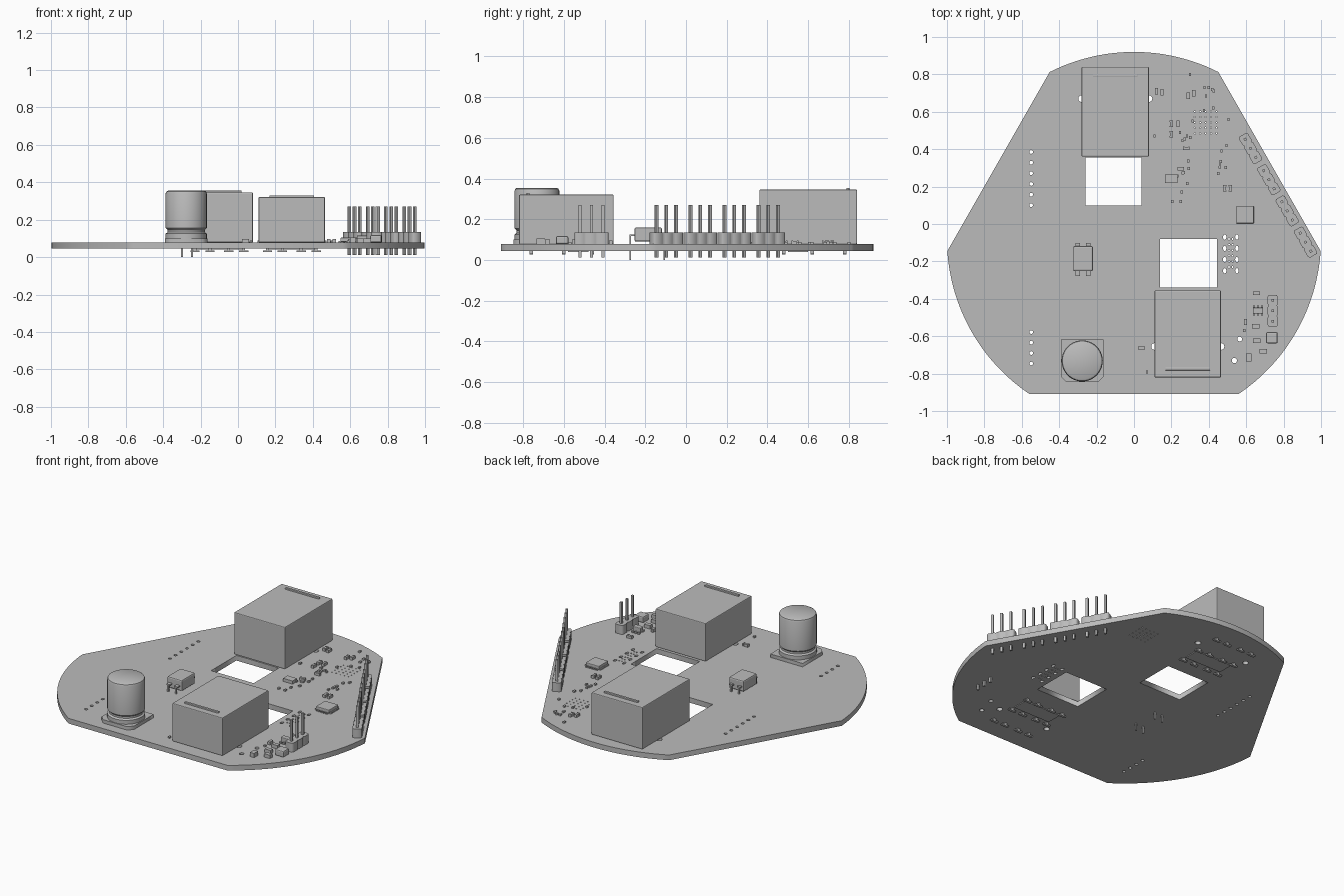
import bpy, bmesh, math, random
from mathutils import Matrix, Vector

cube = bpy.data.objects.get("Cube")
if cube:
    bpy.data.objects.remove(cube)

grey = bpy.data.materials.new("plain grey")
grey.use_nodes = True
grey.diffuse_color = (0.5, 0.5, 0.5, 1)
grey.node_tree.nodes["Principled BSDF"].inputs["Base Color"].default_value = (0.5, 0.5, 0.5, 1)

TOP, UNDER = 0.078, 0.045   # board faces


def add_object(name, mesh):
    ob = bpy.data.objects.new(name, mesh)
    bpy.context.collection.objects.link(ob)
    mesh.materials.append(grey)
    return ob


def blocks(name, items, bevel=0.0):
    """One mesh of blocks: (x, y, width, depth, bottom, top, turn)."""
    bm = bmesh.new()
    for x, y, w, d, z0, z1, *turn in items:
        m = Matrix.Translation((x, y, (z0 + z1) / 2))
        m = m @ Matrix.Rotation(turn[0] if turn else 0, 4, "Z")
        bmesh.ops.create_cube(bm, size=1, matrix=m @ Matrix.Diagonal((w, d, z1 - z0, 1)))
    mesh = bpy.data.meshes.new(name)
    bm.to_mesh(mesh)
    bm.free()
    ob = add_object(name, mesh)
    if bevel:
        mod = ob.modifiers.new("bevel", "BEVEL")
        mod.width, mod.segments = bevel, 2
    return ob


def plate(name, loops, z0, z1):
    """Flat plate from an outline and hole loops."""
    cu = bpy.data.curves.new(name, "CURVE")
    cu.dimensions, cu.fill_mode = "2D", "BOTH"
    cu.extrude = (z1 - z0) / 2
    for loop in loops:
        sp = cu.splines.new("POLY")
        sp.points.add(len(loop) - 1)
        for p, (x, y) in zip(sp.points, loop):
            p.co = (x, y, 0, 1)
        sp.use_cyclic_u = True
    tmp = bpy.data.objects.new(name + "_curve", cu)
    bpy.context.collection.objects.link(tmp)
    dg = bpy.context.evaluated_depsgraph_get()
    mesh = bpy.data.meshes.new_from_object(tmp.evaluated_get(dg))
    bpy.data.objects.remove(tmp)
    mesh.materials.clear()
    ob = add_object(name, mesh)
    ob.location.z = (z0 + z1) / 2
    return ob


def ring(x, y, r, n=12, stretch=1.0):
    return [(x + r * math.cos(math.tau * i / n), y + r * stretch * math.sin(math.tau * i / n))
            for i in range(n)]


def rect(x0, x1, y0, y1):
    return [(x0, y0), (x1, y0), (x1, y1), (x0, y1)]


# Board: a disc with three flats, two windows and drilled holes
outline = []
for a0, a1 in ((-55.9, -3.7), (63.2, 116.8), (183.7, 235.9)):
    for i in range(25):
        a = math.radians(a0 + (a1 - a0) * i / 24)
        outline.append((math.cos(a), math.sin(a) - 0.08))
loops = [outline, rect(-0.26, 0.04, 0.10, 0.355), rect(0.14, 0.445, -0.34, -0.08)]
loops += [ring(-0.55, 0.10 + 0.057 * i, 0.01) for i in range(6)]
loops += [ring(-0.55, -0.746 + 0.056 * i, 0.01) for i in range(4)]
loops += [ring(x, 0.67, 0.018) for x in (-0.28, 0.08)]
loops += [ring(x, -0.655, 0.018) for x in (0.11, 0.465)]
loops += [ring(x, y, 0.009, 12, 1.6) for x in (0.485, 0.55) for y in (-0.07, -0.13, -0.19, -0.25)]
loops += [ring(0.565, -0.615, 0.013), ring(0.537, -0.73, 0.014)]
loops += [ring(0.325 + 0.029 * i, 0.485 + 0.029 * j, 0.004, 6) for i in range(5) for j in range(5)]
loops += [ring(x, -0.08 - 0.03 * j, 0.005, 6) for x in (0.508, 0.527) for j in range(6)]
plate("board", loops, UNDER, TOP)


# Two large sockets with a raised lip on the outer end and leads below
def socket(name, x0, x1, y0, y1, top, out):
    cx, cy = (x0 + x1) / 2, (y0 + y1) / 2
    w, end = x1 - x0, cy + out * (y1 - y0) / 2
    blocks(name + "_body", [(cx, cy, w, y1 - y0, TOP, top)], 0.005)
    blocks(name + "_lip", [(cx, end - out * 0.045, 0.24, 0.015, top - 0.01, top + 0.009)], 0.003)
    parts = []
    for step in (0.06, 0.22, 0.36):
        for sx in (-0.13, -0.05, 0.05, 0.13):
            y = end - out * step
            parts.append((cx + sx, y, 0.05, 0.016, 0.026, 0.034))
            parts.append((cx + sx, y, 0.016, 0.016, 0.03, UNDER + 0.005))
    blocks(name + "_leads", parts)
    blocks(name + "_underplate", [(cx, end - out * 0.29, 0.26, 0.1, UNDER - 0.005, UNDER + 0.002)])


socket("back_socket", -0.28, 0.08, 0.36, 0.84, 0.346, 1)
socket("front_socket", 0.11, 0.465, -0.82, -0.355, 0.321, -1)

# Can capacitor: chamfered base and a turned can with a waist
cx, cy, h = -0.277, -0.732, 0.114
base = [(cx - h, cy - h + 0.03), (cx - h + 0.03, cy - h), (cx + h - 0.03, cy - h),
        (cx + h, cy - h + 0.03), (cx + h, cy + h), (cx - h, cy + h)]
plate("capacitor_base", [base], TOP, 0.1)
profile = [(0, 0.09), (0.1, 0.09), (0.11, 0.1), (0.11, 0.125), (0.1, 0.133), (0.1, 0.145),
           (0.11, 0.155), (0.11, 0.34), (0.106, 0.35), (0.098, 0.355), (0, 0.355)]
bm = bmesh.new()
vs = [bm.verts.new((r, 0, z)) for r, z in profile]
es = [bm.edges.new(pair) for pair in zip(vs, vs[1:])]
bmesh.ops.spin(bm, geom=vs + es, cent=(0, 0, 0), axis=(0, 0, 1), angle=math.tau, steps=40)
bmesh.ops.remove_doubles(bm, verts=bm.verts, dist=0.0005)
bmesh.ops.recalc_face_normals(bm, faces=bm.faces)
mesh = bpy.data.meshes.new("capacitor_can")
bm.to_mesh(mesh)
bm.free()
can = add_object("capacitor_can", mesh)
can.location = (cx, cy, 0)
bpy.context.view_layer.objects.active = can
can.select_set(True)
bpy.ops.object.shade_smooth_by_angle(angle=math.radians(35))
can.select_set(False)

# Four-legged chip standing off the board
blocks("isolator_body", [(-0.272, -0.185, 0.105, 0.135, 0.09, 0.16)], 0.008)
legs = []
for x in (-0.3, -0.245):
    for s in (-1, 1):
        y = -0.19 + s * 0.084
        legs.append((x, y, 0.01, 0.008, 0, 0.125))
        legs.append((x, y - s * 0.01, 0.024, 0.028, 0.117, 0.125))
blocks("isolator_legs", legs)


# Three-way pin headers: four along the slanted edge, one at the front
def header(name, x, y, direction):
    d = Vector(direction).normalized()
    turn = math.atan2(d.y, d.x)
    cells, pins = [], []
    side = Vector((-d.y, d.x))
    loop_a, loop_b = [], []
    for k in (-1, 0, 1):
        c = Vector((x, y)) + d * k * 0.056
        pins.append((c.x, c.y, 0.014, 0.014, 0.012, 0.27, turn))
        for along, across in ((-0.028, 0.021), (-0.019, 0.028), (0.019, 0.028), (0.028, 0.021)):
            loop_a.append(tuple(c + d * along + side * across))
            loop_b.append(tuple(c + d * along - side * across))
    outline = [p for i, p in enumerate(loop_a) if i % 4 or i == 0]
    outline += reversed([p for i, p in enumerate(loop_b) if i % 4 or i == 0])
    plate(name + "_block", [outline], TOP, 0.135)
    blocks(name + "_pins", pins)


for i in range(4):
    header("edge_header_%d" % (i + 1), 0.623 + 0.098 * i, 0.404 - 0.167 * i, (0.5, -0.866))
header("front_header", 0.742, -0.464, (0, 1))

# Square chip with legs on all sides
qx, qy = 0.594, 0.05
blocks("square_chip", [(qx, qy, 0.094, 0.094, TOP + 0.004, 0.104)], 0.004)
feet = []
for i in range(7):
    t = (i - 3) * 0.0125
    for s in (-0.05, 0.05):
        feet.append((qx + s, qy + t, 0.012, 0.006, TOP, 0.086))
        feet.append((qx + t, qy + s, 0.006, 0.012, TOP, 0.086))
blocks("square_chip_feet", feet)
blocks("small_chip", [(0.199, 0.241, 0.067, 0.045, TOP, 0.098)])

# Regulator and its neighbours at the front left
blocks("regulator_body", [(0.663, -0.463, 0.055, 0.032, 0.083, 0.115)], 0.004)
blocks("regulator_feet", [(0.663 + k * 0.021, -0.463 + s * 0.02, 0.01, 0.014, TOP, 0.09)
                          for k in (-1, 0, 1) for s in (-1, 1)])
blocks("coil", [(0.737, -0.608, 0.062, 0.06, TOP, 0.118)], 0.008)
wide = [(0.655, -0.625), (0.65, -0.547), (0.69, -0.68)]
blocks("large_passives", [(x, y, 0.04, 0.025, TOP, 0.1) for x, y in wide]
       + [(0.613, -0.713, 0.028, 0.042, TOP, 0.105), (0.595, -0.523, 0.016, 0.032, TOP, 0.097)])

# Small passives: a body with two end caps
spots = [(0.12, 0.71), (0.15, 0.705), (0.29, 0.685), (0.32, 0.7), (0.2, 0.535), (0.2, 0.48),
         (0.485, 0.19), (0.515, 0.19), (0.235, 0.535)]
flat = [(0.28, 0.405), (0.04, -0.663), (0.25, 0.295), (0.655, -0.37)]
bodies = [(x, y, 0.016, 0.03, TOP, 0.094) for x, y in spots]
bodies += [(x, y, 0.03, 0.016, TOP, 0.094) for x, y in flat]
blocks("passives", bodies)
caps = [(x, y + s * 0.014, 0.018, 0.007, TOP, 0.096) for x, y in spots for s in (-1, 1)]
caps += [(x + s * 0.014, y, 0.007, 0.018, TOP, 0.096) for x, y in flat for s in (-1, 1)]
blocks("passive_end_caps", caps)

# Tiny parts scattered around the signal area
random.seed(4)
tiny = [(0.255, 0.17), (0.205, 0.12), (0.25, 0.12), (0.45, 0.27), (0.3, 0.8), (0.4, 0.73),
        (0.11, 0.47), (0.07, -0.79), (0.59, -0.57), (0.505, 0.56)]
for x0, y0 in ((0.26, 0.48), (0.38, 0.64), (0.44, 0.34), (0.24, 0.26)):
    tiny += [(x0 + random.uniform(-0.02, 0.06), y0 + random.uniform(-0.05, 0.1)) for i in range(6)]
blocks("tiny_parts", [(x, y, 0.012, 0.016, TOP, 0.088) for x, y in tiny])
